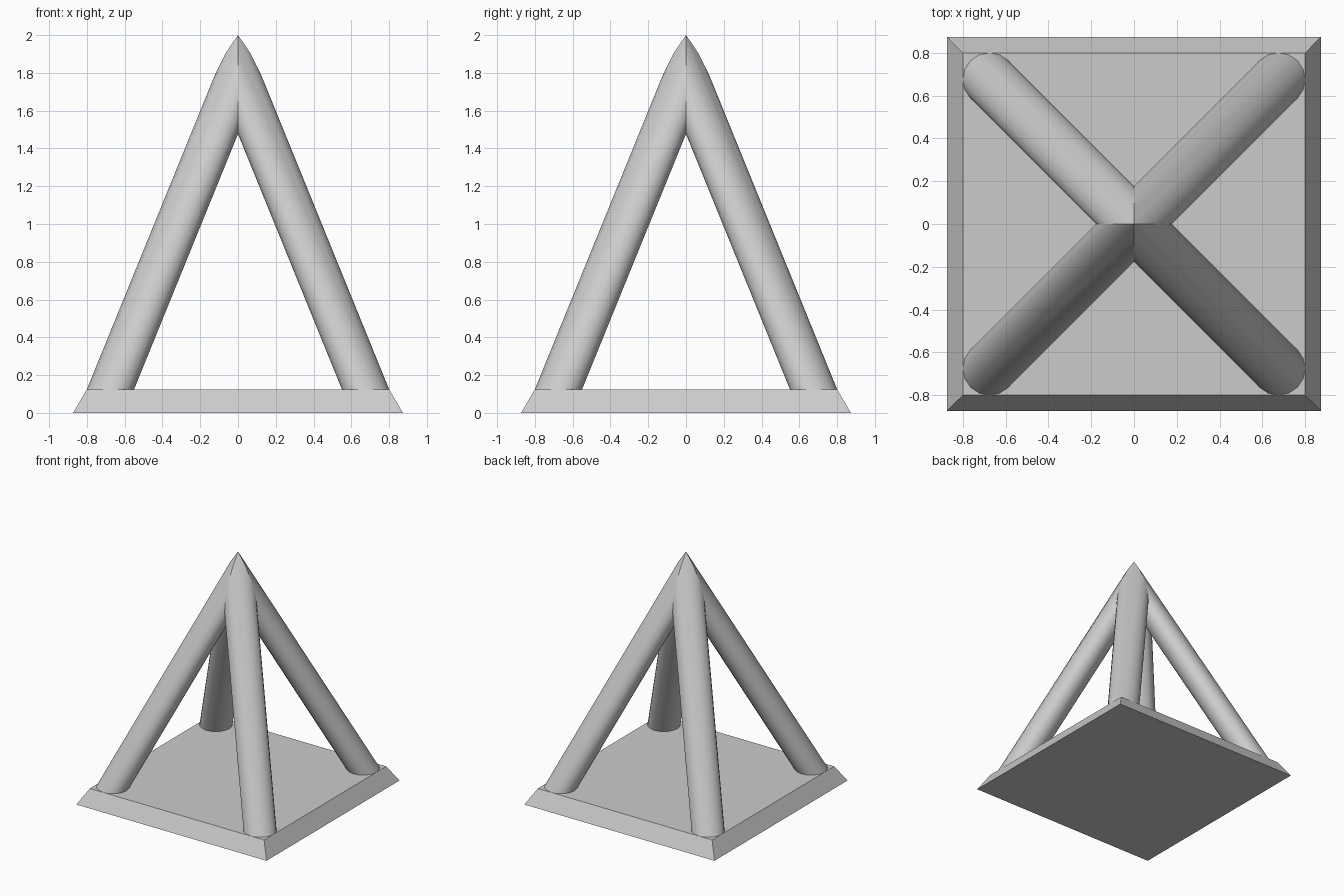
import bpy, bmesh
from math import cos, sin, tau

cube = bpy.data.objects.get("Cube")
if cube:
    bpy.data.objects.remove(cube, do_unlink=True)

GREY = (0.6, 0.6, 0.6, 1)
mat = bpy.data.materials.new("light grey")
mat.use_nodes = True
mat.diffuse_color = GREY
mat.node_tree.nodes["Principled BSDF"].inputs["Base Color"].default_value = GREY

BOTTOM, TOP, PLATE = 0.873, 0.80, 0.125   # base half widths and height
RADIUS, SIDES, SLOPE = 0.125, 16, 0.407   # leg section and lean


def finish(bm, name):
    bmesh.ops.recalc_face_normals(bm, faces=bm.faces)
    mesh = bpy.data.meshes.new(name)
    bm.to_mesh(mesh)
    bm.free()
    mesh.materials.append(mat)
    obj = bpy.data.objects.new(name, mesh)
    bpy.context.collection.objects.link(obj)
    return obj


def loft(bm, rings):
    """Join rings of points with quads."""
    loops = [[bm.verts.new(p) for p in ring] for ring in rings]
    for a, b in zip(loops, loops[1:]):
        for i in range(len(a)):
            j = (i + 1) % len(a)
            bm.faces.new((a[i], a[j], b[j], b[i]))
    return loops


# Base plate with bevelled sides
bm = bmesh.new()
corners = [(-1, -1), (1, -1), (1, 1), (-1, 1)]
low, high = loft(bm, [[(x * h, y * h, z) for x, y in corners]
                      for h, z in ((BOTTOM, 0), (TOP, PLATE))])
bm.faces.new(low)
bm.faces.new(high)
finish(bm, "base_plate")


def leg(name, sx, sy):
    """Leaning tube with level circular sections, mitred at the centre planes."""
    bm = bmesh.new()
    rings = []
    for z in (PLATE, 2.15):
        c = TOP - RADIUS - SLOPE * (z - PLATE)
        rings.append([(sx * (c + RADIUS * cos(tau * i / SIDES)),
                       sy * (c + RADIUS * sin(tau * i / SIDES)), z)
                      for i in range(SIDES)])
    loft(bm, rings)
    for normal in ((sx, 0, 0), (0, sy, 0)):
        bmesh.ops.bisect_plane(bm, geom=bm.verts[:] + bm.edges[:] + bm.faces[:],
                               plane_co=(0, 0, 0), plane_no=normal, clear_inner=True)
    # Point the skin outward, away from the leaning axis
    bmesh.ops.recalc_face_normals(bm, faces=bm.faces)
    obj = finish(bm, name)
    bpy.ops.object.select_all(action="DESELECT")
    obj.select_set(True)
    bpy.context.view_layer.objects.active = obj
    bpy.ops.object.shade_smooth_by_angle()


# Four legs meeting at the peak
for side, sx in (("left", 1), ("right", -1)):
    for end, sy in (("front", -1), ("back", 1)):
        leg(f"{end}_{side}_leg", sx, sy)
